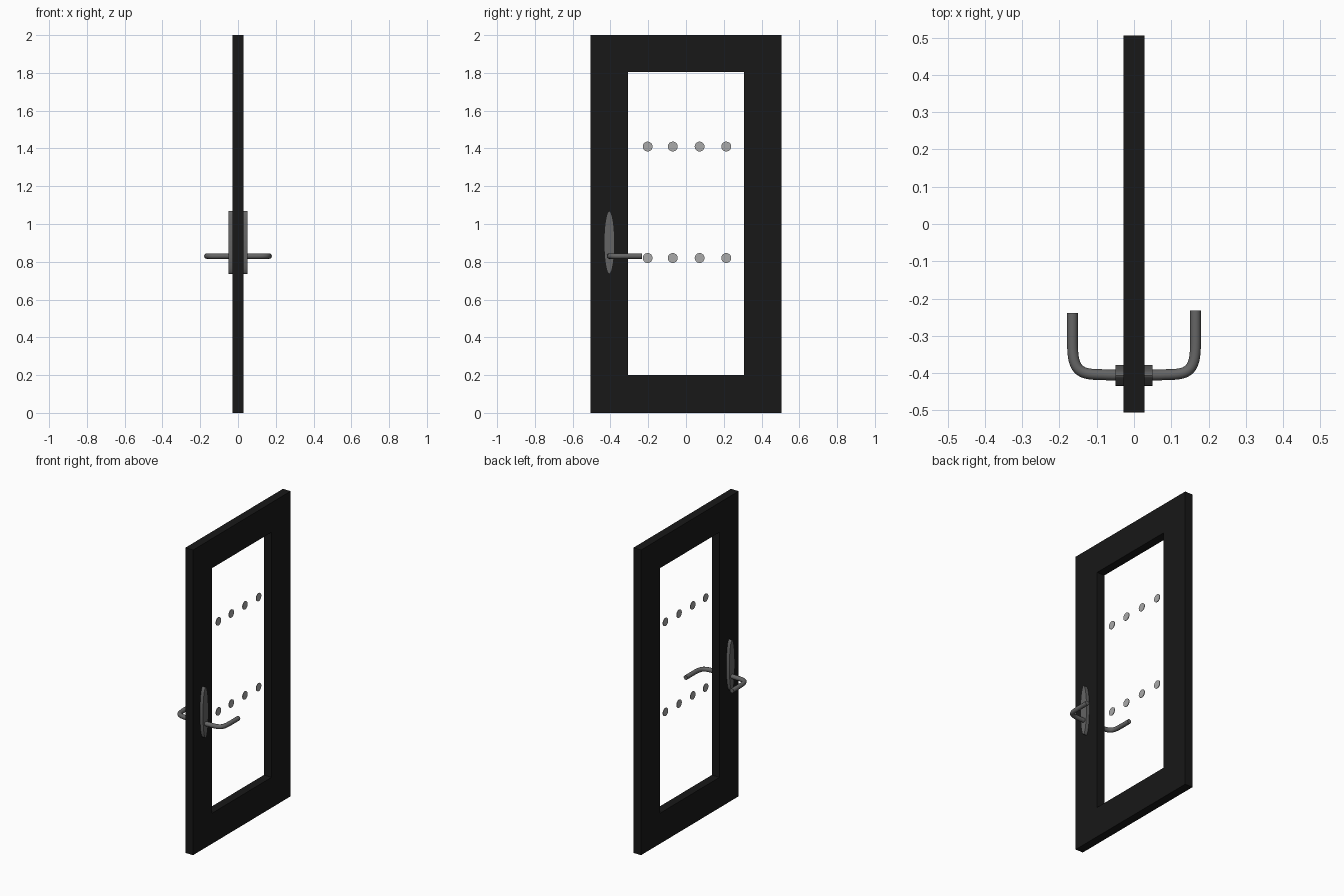
import bpy, bmesh, math
from mathutils import Vector

if "Cube" in bpy.data.objects:
    bpy.data.objects.remove(bpy.data.objects["Cube"])


def material(name, v):
    m = bpy.data.materials.new(name)
    m.diffuse_color = (v, v, v, 1)
    m.use_nodes = True
    m.node_tree.nodes["Principled BSDF"].inputs["Base Color"].default_value = m.diffuse_color
    return m


black = material("black_paint", 0.009)
metal = material("dark_metal", 0.13)
silver = material("silver", 0.4)


def make_object(name, bm, mat):
    bmesh.ops.recalc_face_normals(bm, faces=bm.faces)
    me = bpy.data.meshes.new(name)
    bm.to_mesh(me)
    bm.free()
    ob = bpy.data.objects.new(name, me)
    bpy.context.collection.objects.link(ob)
    me.materials.append(mat)
    return ob


def smooth(ob):
    bpy.ops.object.select_all(action='DESELECT')
    ob.select_set(True)
    bpy.context.view_layer.objects.active = ob
    bpy.ops.object.shade_smooth_by_angle(angle=math.radians(35))


def x_disc(name, y, z, ry, rz, x0, x1, mat, n=32):
    """Elliptical disc extruded along x."""
    bm = bmesh.new()
    ring = [bm.verts.new((x0, y + ry * math.cos(2 * math.pi * i / n),
                          z + rz * math.sin(2 * math.pi * i / n))) for i in range(n)]
    face = bm.faces.new(ring)
    ext = bmesh.ops.extrude_face_region(bm, geom=[face], use_keep_orig=True)
    verts = [g for g in ext["geom"] if isinstance(g, bmesh.types.BMVert)]
    bmesh.ops.translate(bm, verts=verts, vec=(x1 - x0, 0, 0))
    ob = make_object(name, bm, mat)
    smooth(ob)
    return ob


# Door frame: rectangular ring with a rectangular opening
T = 0.028
bm = bmesh.new()
outer = [(-0.505, 0), (0.505, 0), (0.505, 2), (-0.505, 2)]
inner = [(-0.307, 0.2), (0.307, 0.2), (0.307, 1.806), (-0.307, 1.806)]
rings = [[bm.verts.new((x, y, z)) for y, z in loop]
         for x, loop in ((-T, outer), (T, outer), (T, inner), (-T, inner))]
for k in range(4):
    a, b = rings[k], rings[(k + 1) % 4]
    for i in range(4):
        j = (i + 1) % 4
        bm.faces.new((a[i], a[j], b[j], b[i]))
make_object("door_frame", bm, black)

# Two rows of glass studs in the opening
for r, z in enumerate((0.82, 1.41)):
    for c, y in enumerate((-0.203, -0.07, 0.072, 0.213)):
        x_disc(f"glass_stud_{r}_{c}", y, z, 0.026, 0.026, -0.002, 0.002, silver)

# Handle on each face: oval backplate and bent lever
for side, s, end in (("right", 1, -0.232), ("left", -1, -0.239)):
    x_disc(side + "_backplate", -0.406, 0.902, 0.028, 0.166, s * T, s * 0.05, metal, 48)
    cu = bpy.data.curves.new(side + "_lever", 'CURVE')
    cu.dimensions = '3D'
    cu.bevel_depth = 0.0145
    cu.bevel_resolution = 4
    cu.resolution_u = 14
    cu.use_fill_caps = True
    sp = cu.splines.new('BEZIER')
    # point, handle before, handle after (x, y)
    path = [((0.035, -0.405), (0.03, -0.405), (0.045, -0.405)),
            ((0.085, -0.404), (0.07, -0.405), (0.15, -0.404)),
            ((0.165, -0.315), (0.165, -0.393), (0.165, -0.29)),
            ((0.165, end), (0.165, -0.26), (0.165, end + 0.01))]
    sp.bezier_points.add(len(path) - 1)
    for bp, pts in zip(sp.bezier_points, path):
        bp.handle_left_type = bp.handle_right_type = 'FREE'
        bp.co, bp.handle_left, bp.handle_right = [Vector((s * x, y, 0.83)) for x, y in pts]
    lever = bpy.data.objects.new(side + "_lever", cu)
    bpy.context.collection.objects.link(lever)
    cu.materials.append(metal)
    bpy.ops.object.select_all(action='DESELECT')
    lever.select_set(True)
    bpy.context.view_layer.objects.active = lever
    bpy.ops.object.convert(target='MESH')
    smooth(bpy.context.view_layer.objects.active)
